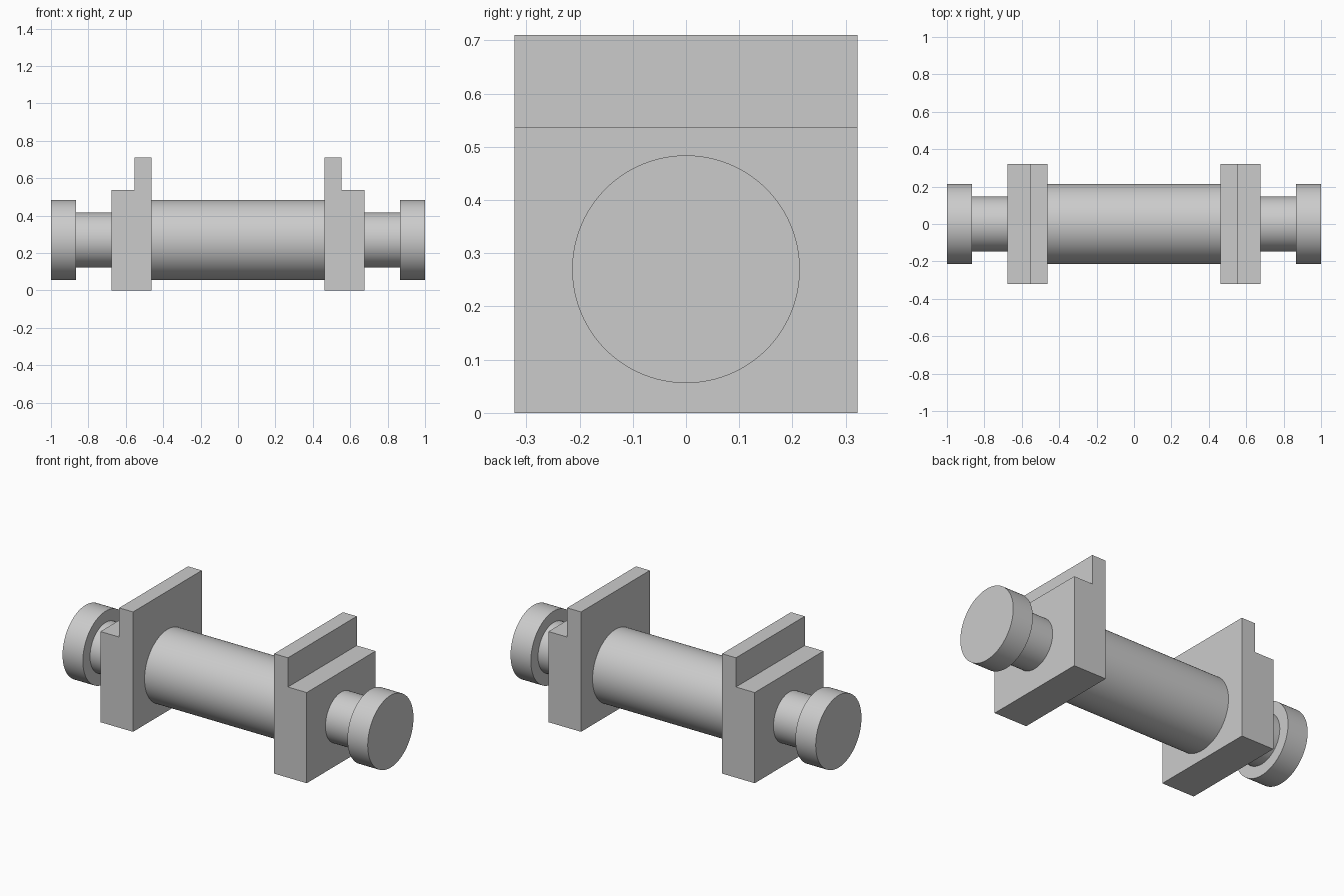
import bpy
import bmesh
from math import pi

cube = bpy.data.objects.get("Cube")
if cube:
    bpy.data.objects.remove(cube, do_unlink=True)

AXIS_Z = 0.27
HALF_DEPTH = 0.322

grey = bpy.data.materials.new("light grey")
grey.use_nodes = True
colour = (0.6, 0.6, 0.6, 1)
grey.diffuse_color = colour
grey.node_tree.nodes["Principled BSDF"].inputs["Base Color"].default_value = colour


def rod(name, x0, x1, radius):
    """Round bar along x between x0 and x1."""
    bpy.ops.mesh.primitive_cylinder_add(
        vertices=96, radius=radius, depth=abs(x1 - x0),
        location=((x0 + x1) / 2, 0, AXIS_Z), rotation=(0, pi / 2, 0))
    obj = bpy.context.object
    obj.name = name
    obj.data.materials.append(grey)
    bpy.ops.object.shade_smooth_by_angle()


def bracket(name, side):
    """Stepped block: an x-z profile extruded through the depth."""
    profile = [(0.4625, 0), (0.676, 0), (0.676, 0.537),
               (0.553, 0.537), (0.553, 0.71), (0.4625, 0.71)]
    bm = bmesh.new()
    face = bm.faces.new([bm.verts.new((side * x, -HALF_DEPTH, z)) for x, z in profile])
    new = bmesh.ops.extrude_face_region(bm, geom=[face])["geom"]
    verts = [v for v in new if isinstance(v, bmesh.types.BMVert)]
    bmesh.ops.translate(bm, verts=verts, vec=(0, 2 * HALF_DEPTH, 0))
    bmesh.ops.recalc_face_normals(bm, faces=bm.faces)
    mesh = bpy.data.meshes.new(name)
    bm.to_mesh(mesh)
    bm.free()
    mesh.materials.append(grey)
    bpy.context.collection.objects.link(bpy.data.objects.new(name, mesh))


# Central shaft between the brackets
rod("main_shaft", -0.4625, 0.4625, 0.214)

# Bracket, neck and end cap on each side
for label, side in (("left", 1), ("right", -1)):
    bracket(label + "_bracket", side)
    rod(label + "_neck", side * 0.676, side * 0.867, 0.147)
    rod(label + "_end_cap", side * 0.867, side * 1.0, 0.214)
